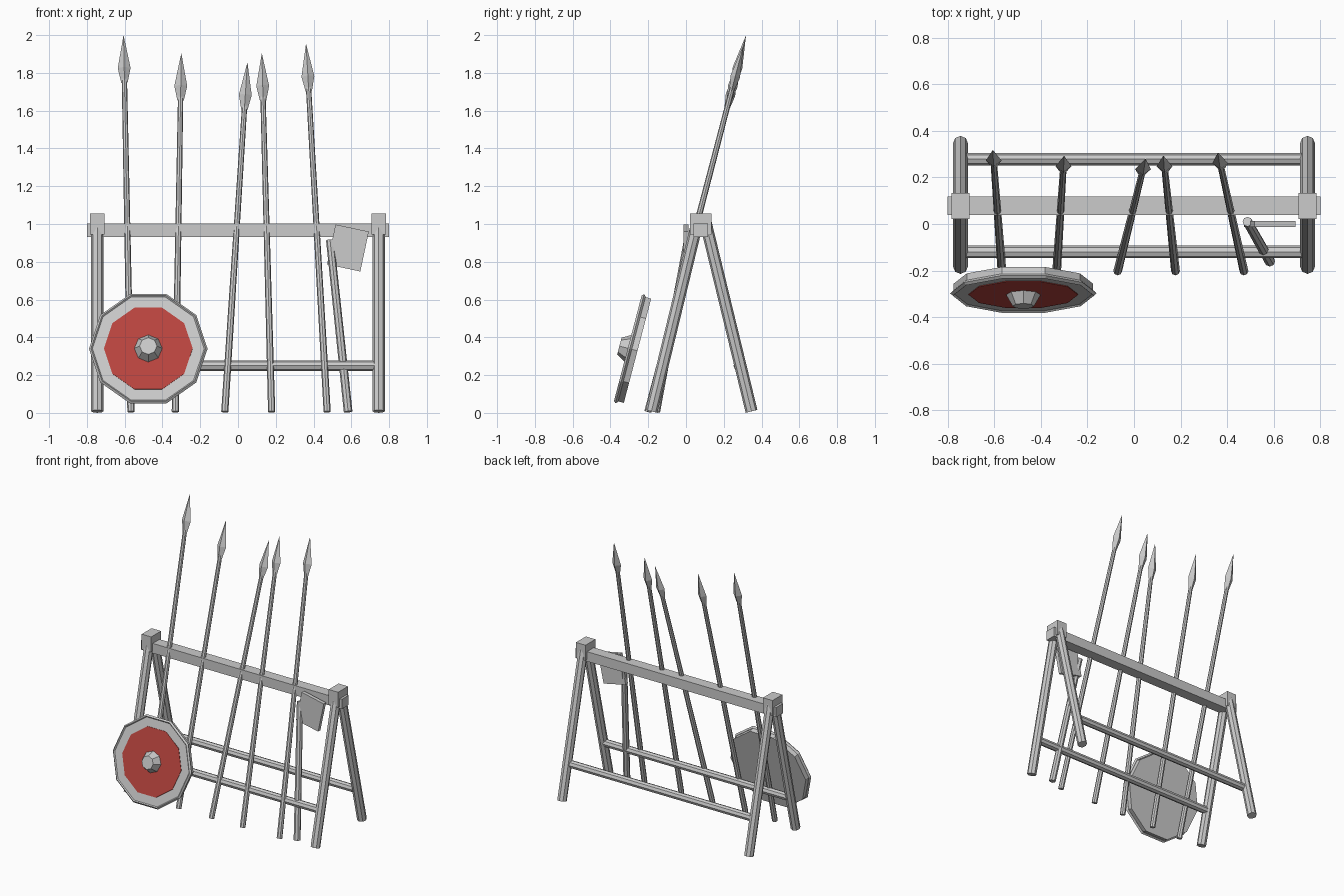
import bpy, bmesh, math
from mathutils import Vector, Matrix

if "Cube" in bpy.data.objects:
    bpy.data.objects.remove(bpy.data.objects["Cube"])


def finish(name, bm):
    bmesh.ops.recalc_face_normals(bm, faces=bm.faces)
    mesh = bpy.data.meshes.new(name)
    bm.to_mesh(mesh)
    bm.free()
    ob = bpy.data.objects.new(name, mesh)
    bpy.context.collection.objects.link(ob)
    return ob


def frame(a, b):
    # Matrix at a whose z axis points to b
    d = Vector(b) - Vector(a)
    return Matrix.Translation(a) @ Vector((0, 0, 1)).rotation_difference(d).to_matrix().to_4x4()


def frustum(bm, m, z0, z1, r0, r1, sides):
    mid = Matrix.Translation((0, 0, (z0 + z1) / 2))
    return bmesh.ops.create_cone(bm, cap_ends=True, segments=sides, radius1=r0,
                                 radius2=r1, depth=z1 - z0, matrix=m @ mid)["verts"]


def rod(name, a, b, r0, r1, sides=8):
    bm = bmesh.new()
    frustum(bm, frame(a, b), 0, (Vector(b) - Vector(a)).length, r0, r1, sides)
    return finish(name, bm)


def box(name, center, size, tilt=0):
    bm = bmesh.new()
    m = (Matrix.Translation(center) @ Matrix.Rotation(math.radians(tilt), 4, 'Y')
         @ Matrix.Diagonal((*size, 1)))
    bmesh.ops.create_cube(bm, size=1, matrix=m)
    return finish(name, bm)


# Rack: A-frame legs with cap blocks, top beam and lower rails
for side, x in (("left", -0.745), ("right", 0.745)):
    rod(f"front_leg_{side}", (x, -0.183, 0.008), (x, 0.063, 1.02), 0.032, 0.032)
    rod(f"back_leg_{side}", (x, 0.347, 0.008), (x, 0.101, 1.02), 0.032, 0.032)
    box(f"cap_block_{side}", (x, 0.078, 1.0), (0.076, 0.112, 0.11))
box("top_beam", (0, 0.078, 0.967), (1.6, 0.078, 0.07))
for name, y in (("front_rail", -0.12), ("back_rail", 0.278)):
    rod(name, (-0.73, y, 0.25), (0.73, y, 0.25), 0.027, 0.027)

# Spears: tapered shaft with a diamond-section head, all leaning in one plane
spears = ((-0.567, -0.606, 2.0), (-0.332, -0.30, 1.905), (-0.07, 0.05, 1.857),
          (0.178, 0.126, 1.905), (0.472, 0.36, 1.955))
for i, (x0, x1, top) in enumerate(spears, 1):
    a, b = Vector((x0, -0.202, 0.006)), Vector((x1, -0.202 + 0.26 * top, top))
    tip = (b - a).length
    neck = tip - 0.26
    rod(f"spear_shaft_{i}", a, a.lerp(b, (neck + 0.02) / tip), 0.019, 0.014)
    bm = bmesh.new()
    m = frame(a, b) @ Matrix.Diagonal((1, 0.75, 1, 1))
    rings = []
    for z, r in ((neck, 0.017), (neck + 0.08, 0.034)):
        rings.append([bm.verts.new(m @ Vector((r * math.cos(k * math.pi / 2),
                                               r * math.sin(k * math.pi / 2), z)))
                      for k in range(4)])
    point = bm.verts.new(b)
    bm.faces.new(rings[0])
    for k in range(4):
        n = (k + 1) % 4
        bm.faces.new((rings[0][k], rings[0][n], rings[1][n], rings[1][k]))
        bm.faces.new((rings[1][k], rings[1][n], point))
    finish(f"spear_head_{i}", bm)

# Axe leaning at the right
rod("axe_handle", (0.583, -0.16, 0.006), (0.487, 0.01, 0.915), 0.023, 0.021)
box("axe_blade", (0.582, 0.0, 0.873), (0.18, 0.026, 0.216), 12)

# Round ten-sided shield, leaning back like the spears
shield = (Matrix.Translation((-0.475, -0.28, 0.335))
          @ Matrix.Rotation(math.radians(90 - 14.7), 4, 'X'))


def shield_part(name, z0, z1, r0, r1, sides):
    bm = bmesh.new()
    # Turn so that one corner points sideways
    frustum(bm, shield @ Matrix.Rotation(math.pi / 2, 4, 'Z'), z0, z1, r0, r1, sides)
    return finish(name, bm)


# Corners of ten-sided discs lie on the x axis
def disc(name, z0, z1, r):
    bm = bmesh.new()
    frustum(bm, shield @ Matrix.Rotation(math.pi / 10 * 5, 4, 'Z')
            @ Matrix.Rotation(math.pi / 2, 4, 'Z'), z0, z1, r, r, 10)
    ob = finish(name, bm)
    xs = [v.co.x for v in ob.data.vertices]
    if max(xs) - min(xs) < 1.98 * r:
        turn = shield @ Matrix.Rotation(math.pi / 10, 4, 'Z') @ shield.inverted()
        ob.data.transform(turn)
    return ob


disc("shield_board", -0.024, 0.022, 0.3)
face = disc("shield_face", 0.015, 0.025, 0.235)
red = bpy.data.materials.new("red_paint")
red.diffuse_color = (0.5, 0.06, 0.05, 1)
red.use_nodes = True
red.node_tree.nodes["Principled BSDF"].inputs["Base Color"].default_value = red.diffuse_color
face.data.materials.append(red)
shield_part("shield_boss", 0.02, 0.075, 0.077, 0.046, 8)

# Thin rim: a four-sided ring swept around the shield edge
bm = bmesh.new()
loops = []
for k in range(10):
    t = k * math.pi / 5
    loops.append([bm.verts.new(shield @ Vector(((0.303 + dr) * math.cos(t),
                                                (0.303 + dr) * math.sin(t), 0.018 + dz)))
                  for dr, dz in ((0.011, 0), (0, 0.011), (-0.011, 0), (0, -0.011))])
for k in range(10):
    p, q = loops[k], loops[(k + 1) % 10]
    for j in range(4):
        n = (j + 1) % 4
        bm.faces.new((p[j], p[n], q[n], q[j]))
finish("shield_rim", bm)
